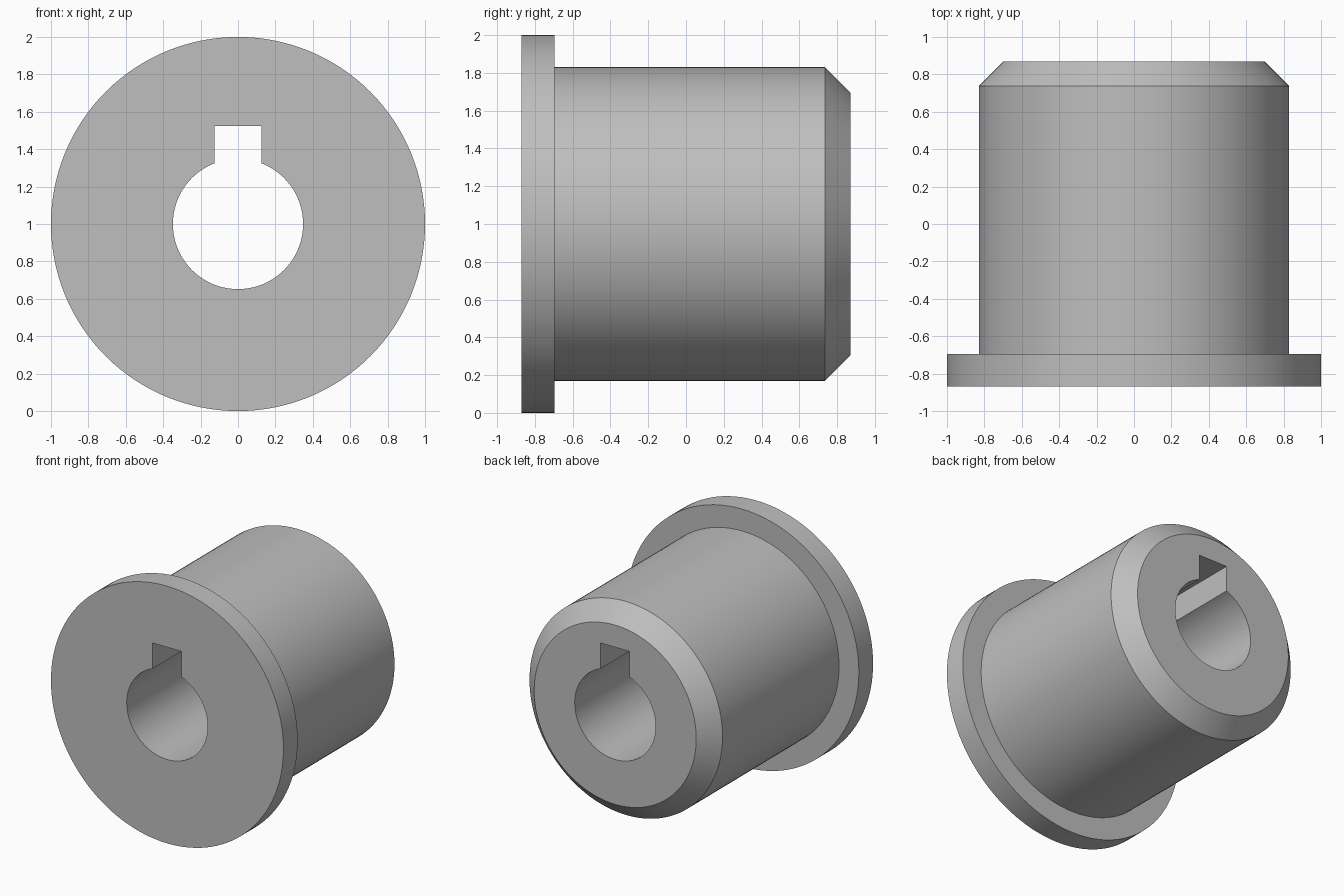
import bpy, bmesh, math

cube = bpy.data.objects.get("Cube")
if cube:
    bpy.data.objects.remove(cube, do_unlink=True)

SEGMENTS = 128
CENTRE_Z = 1.0

# Plain grey metal
metal = bpy.data.materials.new("grey_metal")
metal.use_nodes = True
colour = (0.52, 0.52, 0.52, 1)
metal.diffuse_color = colour
metal.node_tree.nodes["Principled BSDF"].inputs["Base Color"].default_value = colour

bm = bmesh.new()


def add_loop(outline, y):
    """Closed loop of vertices from (x, z) points around the axis."""
    return [bm.verts.new((x, y, CENTRE_Z + z)) for x, z in outline]


def bridge(a, b):
    for i in range(len(a)):
        j = (i + 1) % len(a)
        bm.faces.new((a[i], a[j], b[j], b[i]))


def loop_edges(loop):
    return [bm.edges.get((loop[i - 1], loop[i])) for i in range(len(loop))]


def circle(radius):
    step = math.tau / SEGMENTS
    return [(radius * math.cos(i * step), radius * math.sin(i * step)) for i in range(SEGMENTS)]


# Outer wall: flange, shoulder, sleeve and chamfered end, as (radius, y)
profile = [(1.0, -0.87), (1.0, -0.695), (0.83, -0.695), (0.83, 0.737), (0.697, 0.87)]
outer = [add_loop(circle(r), y) for r, y in profile]
for a, b in zip(outer, outer[1:]):
    bridge(a, b)

# Bore with a square keyway at the top
bore, key_half, key_top = 0.348, 0.125, 0.525
gap = math.asin(key_half / bore)
start = math.pi / 2 + gap
sweep = math.tau - 2 * gap
keyed = [(bore * math.cos(start + sweep * i / SEGMENTS),
          bore * math.sin(start + sweep * i / SEGMENTS)) for i in range(SEGMENTS + 1)]
keyed += [(key_half, key_top), (-key_half, key_top)]
inner = [add_loop(keyed, y) for y in (profile[0][1], profile[-1][1])]
bridge(*inner)

# Flat end faces between the outer rim and the bore
for rim, hole in ((outer[0], inner[0]), (outer[-1], inner[1])):
    bmesh.ops.triangle_fill(bm, use_beauty=True, edges=loop_edges(rim) + loop_edges(hole))

bmesh.ops.recalc_face_normals(bm, faces=bm.faces)
mesh = bpy.data.meshes.new("flanged_bushing")
bm.to_mesh(mesh)
bm.free()
mesh.materials.append(metal)
bushing = bpy.data.objects.new("flanged_bushing", mesh)
bpy.context.collection.objects.link(bushing)

# Smooth round walls with crisp edges
bpy.ops.object.select_all(action='DESELECT')
bushing.select_set(True)
bpy.context.view_layer.objects.active = bushing
bpy.ops.object.shade_smooth_by_angle(angle=math.radians(25))
